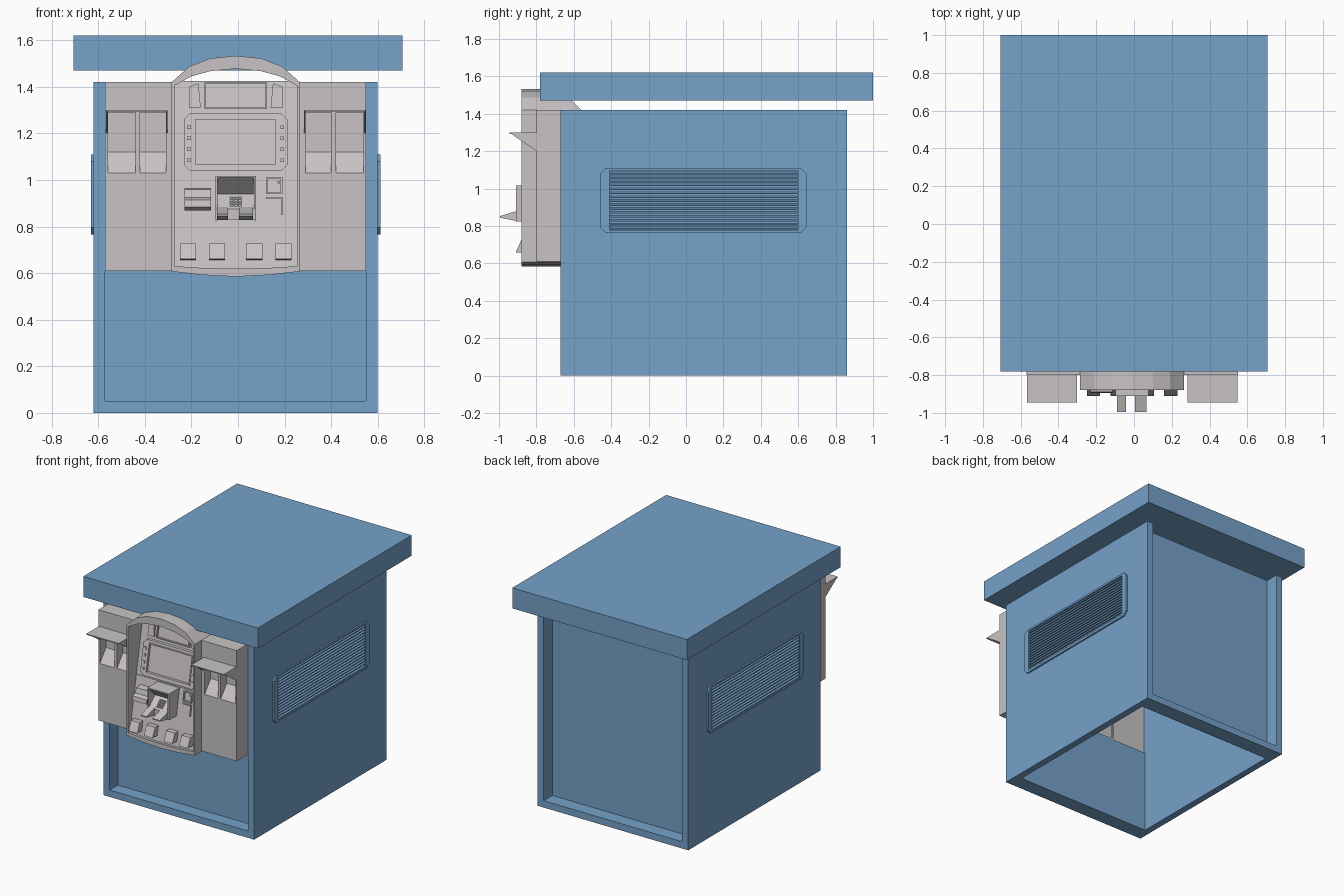
import bpy, bmesh

if "Cube" in bpy.data.objects:
    bpy.data.objects.remove(bpy.data.objects["Cube"])

CX = -0.01  # centre line of the kiosk body


def material(name, rgb):
    m = bpy.data.materials.new(name)
    m.use_nodes = True
    m.diffuse_color = (*rgb, 1)
    m.node_tree.nodes["Principled BSDF"].inputs["Base Color"].default_value = (*rgb, 1)
    return m


BLUE = material("blue paint", (0.18, 0.36, 0.59))
GREY = material("warm grey", (0.58, 0.55, 0.555))


def finish(name, bm, mat):
    bmesh.ops.recalc_face_normals(bm, faces=bm.faces)
    mesh = bpy.data.meshes.new(name)
    bm.to_mesh(mesh)
    bm.free()
    mesh.materials.append(mat)
    ob = bpy.data.objects.new(name, mesh)
    bpy.context.collection.objects.link(ob)
    return ob


def solid(name, loops, mat):
    """Join two matching loops into a closed solid."""
    bm = bmesh.new()
    a, b = [[bm.verts.new(p) for p in loop] for loop in loops]
    bm.faces.new(a)
    bm.faces.new(b)
    for i in range(len(a)):
        j = (i + 1) % len(a)
        bm.faces.new((a[i], a[j], b[j], b[i]))
    return finish(name, bm, mat)


def prism(name, profile, x0, x1, mat=GREY):
    """Extrude a (y, z) profile sideways."""
    return solid(name, [[(CX + x, y, z) for y, z in profile] for x in (x0, x1)], mat)


def box(name, x0, x1, y0, y1, z0, z1, mat=GREY):
    return prism(name, [(y0, z0), (y1, z0), (y1, z1), (y0, z1)], x0, x1, mat)


def ring(name, outer, inner, front, back, mat):
    """Frame between two outlines; front and back place (u, v) in space."""
    bm = bmesh.new()
    loops = [[bm.verts.new(place(u, v)) for u, v in pts]
             for pts, place in ((outer, front), (inner, front), (inner, back), (outer, back))]
    n = len(outer)
    for k in range(4):
        p, q = loops[k], loops[(k + 1) % 4]
        for i in range(n):
            j = (i + 1) % n
            bm.faces.new((p[i], p[j], q[j], q[i]))
    return finish(name, bm, mat)


def rect(u0, u1, v0, v1, c=0.0):
    """Rectangle, with cut corners when c is given."""
    if not c:
        return [(u0, v0), (u1, v0), (u1, v1), (u0, v1)]
    return [(u0 + c, v0), (u1 - c, v0), (u1, v0 + c), (u1, v1 - c),
            (u1 - c, v1), (u0 + c, v1), (u0, v1 - c), (u0, v0 + c)]


def face_y(z):
    """Depth of the leaning machine face at a height."""
    return -0.86 + (z - 0.63) * 0.19


def on_face(d):
    return lambda x, z: (CX + x, face_y(z) - d, z)


def plate(name, pts, d):
    return solid(name, [[on_face(k)(x, z) for x, z in pts] for k in (d, -0.01)], GREY)


# Roof and hollow body
box("roof", -0.697, 0.717, -0.78, 1.0, 1.47, 1.62, BLUE)
for side, s in (("left", 1), ("right", -1)):
    box(side + "_wall", s * 0.56, s * 0.61, -0.67, 0.86, 0, 1.42, BLUE)
box("front_sill", -0.56, 0.56, -0.67, -0.57, 0, 0.05, BLUE)
box("back_sill", -0.56, 0.56, 0.76, 0.86, 0, 0.05, BLUE)
box("front_panel", -0.56, 0.56, -0.575, -0.56, 0, 0.62, BLUE)
box("back_panel", -0.56, 0.56, 0.745, 0.76, 0, 1.42, BLUE)

# Louvred vents on both walls
for side, s in (("left", 1), ("right", -1)):
    ring(side + "_vent_frame", rect(-0.46, 0.645, 0.765, 1.11, 0.03),
         rect(-0.41, 0.60, 0.78, 1.095, 0.002),
         lambda y, z: (CX + s * 0.622, y, z), lambda y, z: (CX + s * 0.605, y, z), BLUE)
    count = 15
    pitch = 0.315 / count
    for i in range(count):
        z = 0.78 + i * pitch
        section = [(0.605, z + 0.002), (0.62, z + 0.002), (0.62, z + 0.006), (0.605, z + pitch - 0.003)]
        solid(f"{side}_vent_slat_{i}",
              [[(CX + s * x, y, h) for x, h in section] for y in (-0.41, 0.60)], BLUE)

# Side panels with leaflet pockets and awnings
pocket_profile = [(-0.80, 0.61), (-0.57, 0.61), (-0.57, 1.42), (-0.80, 1.42),
                  (-0.80, 1.29), (-0.73, 1.29), (-0.73, 1.12), (-0.80, 1.03)]
for side, s in (("left", 1), ("right", -1)):
    prism(side + "_side_panel", pocket_profile, s * 0.275, s * 0.56)
    for i, (a, b) in enumerate(((0.275, 0.3), (0.41, 0.43), (0.548, 0.56))):
        box(f"{side}_pocket_divider_{i}", s * a, s * b, -0.80, -0.72, 1.03, 1.29)
    box(side + "_awning_top", s * 0.293, s * 0.557, -0.945, -0.79, 1.293, 1.30)
    for i, x in enumerate((0.293, 0.55)):
        prism(f"{side}_awning_cheek_{i}", [(-0.945, 1.30), (-0.79, 1.30), (-0.79, 1.195)],
              s * x, s * (x + 0.007))

# Arched housing around the machine face
half_outer = [(0.14, 0.592), (0.275, 0.607), (0.275, 1.42), (0.20, 1.487), (0.11, 1.522)]
half_inner = [(0.14, 0.622), (0.263, 0.63), (0.263, 1.405), (0.19, 1.445), (0.11, 1.467)]


def whole(half, bottom, top):
    return [(0, bottom)] + half + [(0, top)] + [(-x, z) for x, z in reversed(half)]


ring("machine_housing", whole(half_outer, 0.585, 1.533), whole(half_inner, 0.62, 1.478),
     lambda x, z: (CX + x, -0.88, z),
     lambda x, z: (CX + x, -0.56 - max(0, z - 1.42), z), GREY)
prism("machine_face", [(face_y(0.615), 0.615), (-0.57, 0.615), (-0.57, 1.425), (face_y(1.425), 1.425)],
      -0.265, 0.265)
plate("face_seam", rect(-0.263, 0.263, 1.018, 1.024), 0.004)

# Upper display and speakers
ring("upper_display_frame", rect(-0.135, 0.135, 1.305, 1.42), rect(-0.127, 0.127, 1.312, 1.413),
     on_face(0.012), on_face(-0.01), GREY)
for side, s in (("left", 1), ("right", -1)):
    plate(side + "_speaker", [(s * 0.15, 1.31), (s * 0.2, 1.31), (s * 0.2, 1.4), (s * 0.16, 1.415)], 0.015)

# Main screen with keys on both sides
ring("screen_bezel", rect(-0.222, 0.222, 1.04, 1.285, 0.025), rect(-0.18, 0.18, 1.06, 1.268, 0.002),
     on_face(0.022), on_face(-0.01), GREY)
ring("screen_trim", rect(-0.18, 0.18, 1.06, 1.268), rect(-0.172, 0.172, 1.068, 1.26),
     on_face(0.027), on_face(-0.01), GREY)
plate("screen", rect(-0.172, 0.172, 1.068, 1.26), 0.008)
for s in (1, -1):
    for i in range(4):
        z = 1.085 + i * 0.047
        plate(f"screen_key_{s}_{i}", rect(s * 0.2 - 0.008, s * 0.2 + 0.008, z - 0.008, z + 0.008), 0.03)

# Keypad bay: cheeks, overhang, sloped deck and keys
for x in (-0.087, 0.078):
    box(f"keypad_cheek_{x}", x, x + 0.01, -0.91, -0.75, 0.825, 1.018)
prism("keypad_overhang", [(-0.91, 1.018), (-0.91, 1.01), (-0.835, 0.94), (-0.75, 0.94), (-0.75, 1.018)],
      -0.08, 0.08)
prism("keypad_deck", [(-0.835, 0.94), (-0.905, 0.875), (-0.905, 0.83), (-0.75, 0.83), (-0.75, 0.94)],
      -0.08, 0.08)
for row in range(4):
    for col in range(3):
        z = 0.89 + row * 0.011
        y = -0.905 + (z - 0.875) * 1.08
        x = (col - 1) * 0.018
        box(f"keypad_key_{row}_{col}", x - 0.007, x + 0.007, y - 0.006, y + 0.01, z - 0.004, z + 0.004)
for i, (a, b) in enumerate(((-0.08, -0.033), (0.015, 0.075))):
    prism(f"keypad_prong_{i}", [(-0.89, 0.885), (-0.995, 0.853), (-0.995, 0.845), (-0.91, 0.828), (-0.89, 0.828)],
          a, b)

# Receipt slot and card reader
prism("receipt_slot", [(-0.77, 0.965), (-0.85, 0.96), (-0.86, 0.925), (-0.89, 0.915),
                       (-0.895, 0.885), (-0.86, 0.87), (-0.77, 0.87)], -0.22, -0.105)
ring("card_reader", rect(0.13, 0.2, 0.94, 1.012), rect(0.137, 0.193, 0.947, 1.005),
     on_face(0.014), on_face(-0.01), GREY)
plate("card_light", rect(0.18, 0.19, 0.985, 0.995), 0.012)
plate("coin_rail", rect(0.194, 0.2, 0.85, 0.925), 0.01)
plate("coin_shelf", rect(0.13, 0.2, 0.92, 0.926), 0.01)

# Row of wedge trays along the bottom
for i, x in enumerate((-0.205, -0.08, 0.08, 0.205)):
    prism(f"lower_tray_{i}", [(-0.91, 0.66), (-0.88, 0.727), (-0.8, 0.727), (-0.8, 0.655)],
          x - 0.035, x + 0.035)
